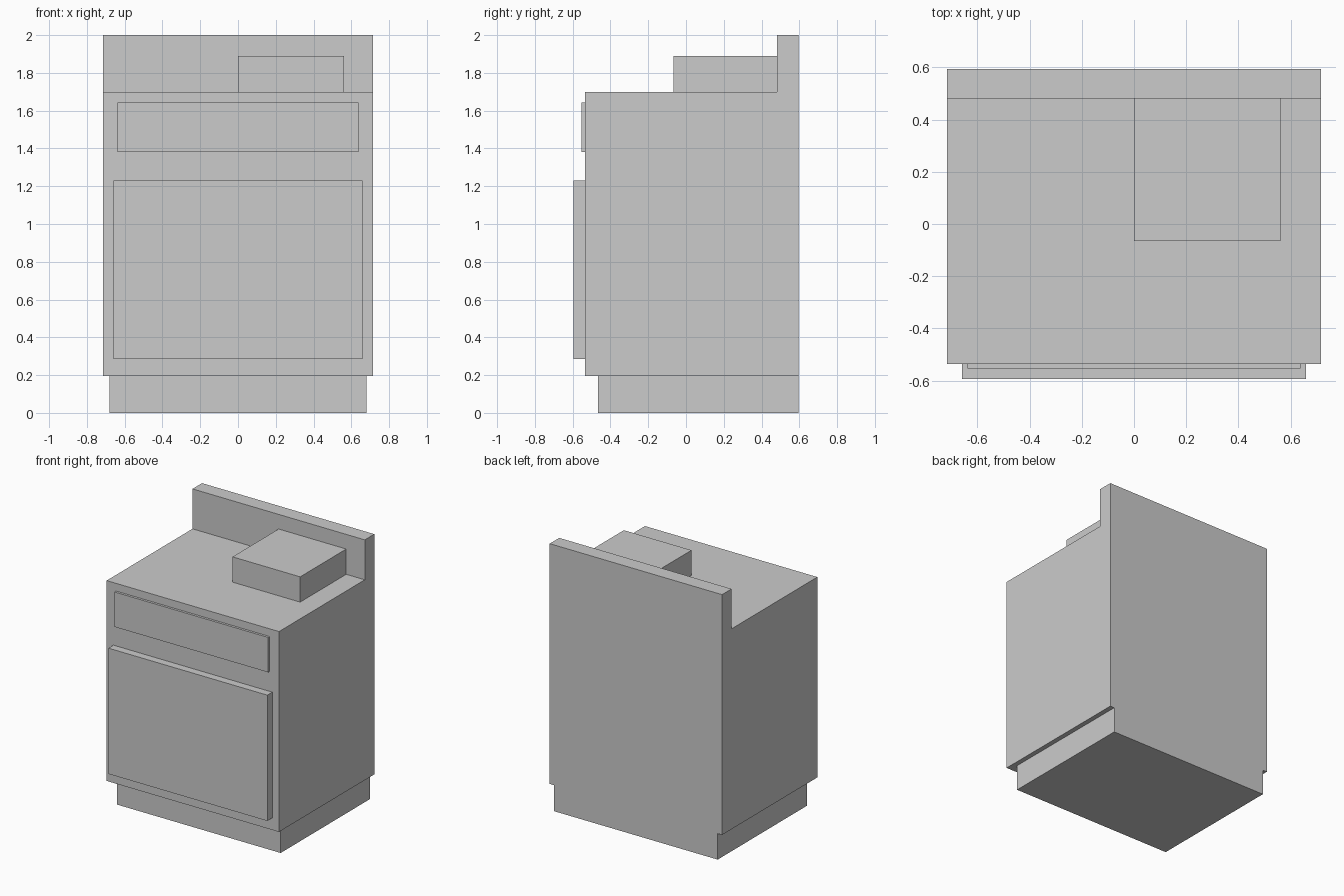
import bpy

if "Cube" in bpy.data.objects:
    bpy.data.objects.remove(bpy.data.objects["Cube"])


def extrude_profile(name, profile, x0, x1):
    """Closed (y, z) profile, extruded along x."""
    n = len(profile)
    verts = [(x, y, z) for x in (x0, x1) for y, z in profile]
    faces = [tuple(reversed(range(n))), tuple(range(n, 2 * n))]
    faces += [(i, (i + 1) % n, n + (i + 1) % n, n + i) for i in range(n)]
    mesh = bpy.data.meshes.new(name)
    mesh.from_pydata(verts, [], faces)
    obj = bpy.data.objects.new(name, mesh)
    bpy.context.collection.objects.link(obj)
    return obj


def box(name, x, y, z):
    (y0, y1), (z0, z1) = y, z
    return extrude_profile(name, [(y0, z0), (y1, z0), (y1, z1), (y0, z1)], *x)


FRONT, BACK, SPLASH, TOP = -0.536, 0.595, 0.482, 1.70

# Cabinet with its raised backsplash, one L-shaped side profile
extrude_profile("cabinet_body",
                [(FRONT, 0.195), (BACK, 0.195), (BACK, 2.0),
                 (SPLASH, 2.0), (SPLASH, TOP), (FRONT, TOP)], -0.716, 0.716)

# Recessed plinth, flush at the back
box("plinth", (-0.68, 0.68), (-0.465, BACK), (0, 0.195))

# Front panels
box("door", (-0.66, 0.66), (-0.595, FRONT), (0.285, 1.23))
box("drawer_front", (-0.639, 0.639), (-0.554, FRONT), (1.38, 1.642))

# Raised block on the worktop, against the backsplash
box("worktop_block", (0, 0.562), (-0.065, SPLASH), (TOP, 1.89))
